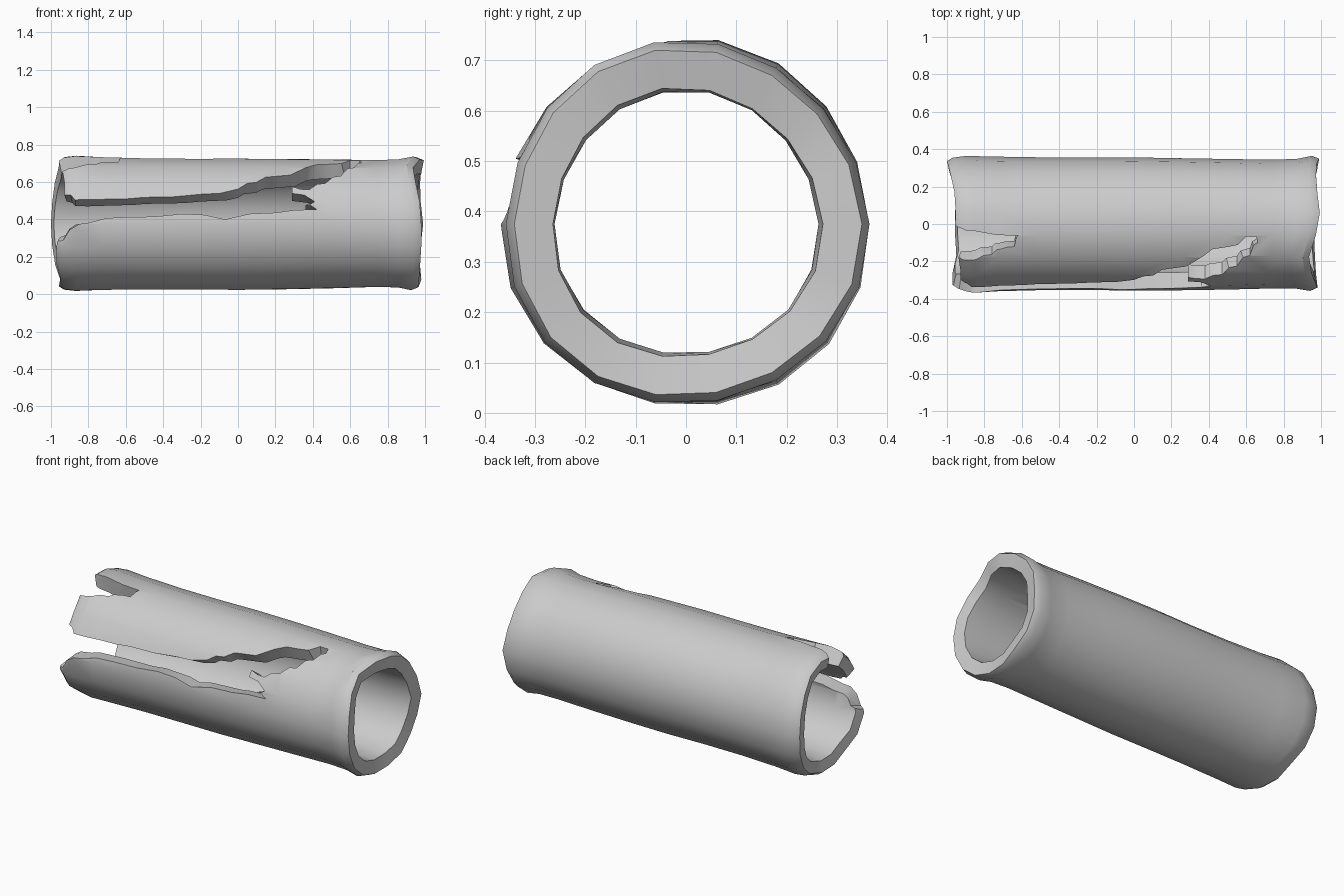
import bpy, bmesh, math

if "Cube" in bpy.data.objects:
    bpy.data.objects.remove(bpy.data.objects["Cube"])

SIDES = 18
CZ = 0.375


def lerp_keys(keys, v):
    for (a, p), (b, q) in zip(keys, keys[1:]):
        if a <= v <= b:
            return p + (q - p) * (v - a) / (b - a)
    return keys[-1][1]


def point(x, deg, r):
    # angle 0 faces the front (-y), 90 is up
    a = math.radians(deg)
    return (x, -r * math.cos(a), CZ + r * math.sin(a))


def finish(bm, name):
    bmesh.ops.recalc_face_normals(bm, faces=bm.faces)
    me = bpy.data.meshes.new(name)
    bm.to_mesh(me)
    bm.free()
    ob = bpy.data.objects.new(name, me)
    bpy.context.collection.objects.link(ob)
    return ob


# Ragged end positions by angle
LEFT = [(-180, -1.0), (-150, -.99), (-120, -.95), (-90, -.96), (-60, -.95), (-30, -.98),
        (0, -.95), (30, -.92), (60, -.94), (80, -.96), (110, -.95), (150, -.99), (180, -1.0)]
RIGHT = [(-180, .99), (-150, .97), (-120, .98), (-90, .96), (-50, .97), (-20, .98), (0, .98),
         (25, .97), (55, .93), (72, .95), (90, 1.0), (120, .98), (150, .97), (180, .99)]

# Closed wall profile (x, radius): outside left to right, then inside back
PROFILE = [(-1, .34), (-.97, .358), (-.9, .366), (-.75, .36), (-.5, .355), (-.25, .354),
           (0, .356), (.25, .353), (.5, .349), (.75, .344), (.88, .347), (.96, .361), (1, .345),
           (.985, .268), (.85, .262), (.5, .265), (0, .267), (-.5, .268), (-.85, .266),
           (-.985, .275)]

# Hollow log body
bm = bmesh.new()
rings = []
for i in range(SIDES):
    deg = -180 + 360 * i / SIDES
    ring = []
    for x, r in PROFILE:
        w = max(0, (abs(x) - .6) / .4)
        end = lerp_keys(RIGHT, deg) - 1 if x > 0 else lerp_keys(LEFT, deg) + 1
        wob = .004 * math.sin(3 * math.radians(deg) + 4 * x) * (0.4 + w)
        ring.append(bm.verts.new(point(x + end * w, deg, r + wob)))
    rings.append(ring)
n = len(PROFILE)
for i in range(SIDES):
    a, b = rings[i], rings[(i + 1) % SIDES]
    for j in range(n):
        k = (j + 1) % n
        bm.faces.new((a[j], a[k], b[k], b[j]))
log = finish(bm, "hollow_log")

# Long front split and short top split as (x, angle) outlines
FRONT_SPLIT = [(-1.1, 50), (-.96, 42), (-.92, 27), (-.87, 21), (-.7, 22), (-.5, 24), (-.2, 27),
               (0, 32), (.1, 39), (.2, 47), (.35, 58), (.5, 69), (.6, 79), (.65, 79), (.66, 73),
               (.62, 61), (.55, 49), (.47, 39), (.38, 32), (.29, 35), (.29, 28), (.41, 20),
               (.36, 17), (.42, 13), (.2, 10), (-.07, 4), (-.3, 9), (-.6, 6), (-.8, 1),
               (-.9, -5), (-.97, -16), (-1.1, -30)]
TOP_SPLIT = [(-1.1, 92), (-.95, 88), (-.85, 84), (-.62, 80), (-.64, 70), (-.71, 68),
             (-.76, 63), (-.85, 58), (-.92, 57), (-.95, 61), (-1.1, 66)]


def split_cutter(name, outline):
    bm = bmesh.new()
    low = [bm.verts.new(point(x, d, .12)) for x, d in outline]
    high = [bm.verts.new(point(x, d, .6)) for x, d in outline]
    bm.faces.new(low)
    bm.faces.new(high)
    for i in range(len(low)):
        k = (i + 1) % len(low)
        bm.faces.new((low[i], low[k], high[k], high[i]))
    bmesh.ops.triangulate(bm, faces=bm.faces)
    ob = finish(bm, name)
    ob.hide_render = True
    return ob


# Cut the splits through the wall
bpy.context.view_layer.objects.active = log
for name, outline in (("front_split", FRONT_SPLIT), ("top_split", TOP_SPLIT)):
    cutter = split_cutter(name, outline)
    mod = log.modifiers.new(name, 'BOOLEAN')
    mod.operation = 'DIFFERENCE'
    mod.solver = 'EXACT'
    mod.object = cutter
    bpy.ops.object.modifier_apply(modifier=mod.name)
    bpy.data.objects.remove(cutter)

bpy.ops.object.select_all(action='DESELECT')
log.select_set(True)
bpy.ops.object.shade_smooth_by_angle(angle=math.radians(35))
